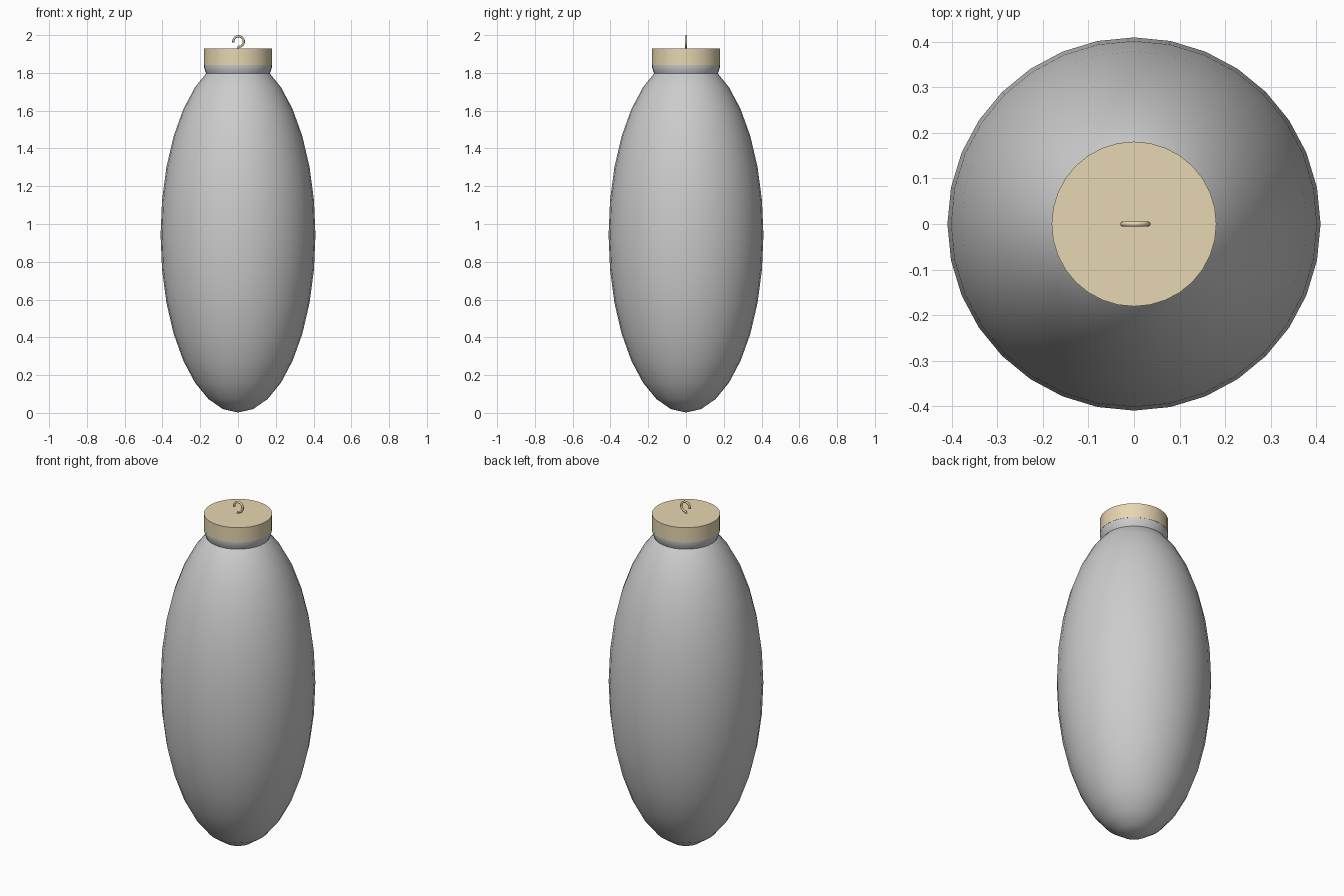
import bpy, math
from math import sin, cos, radians

if "Cube" in bpy.data.objects:
    bpy.data.objects.remove(bpy.data.objects["Cube"])


def paint(obj, name, rgb):
    mat = bpy.data.materials.new(name)
    mat.diffuse_color = (*rgb, 1)
    mat.use_nodes = True
    mat.node_tree.nodes["Principled BSDF"].inputs["Base Color"].default_value = mat.diffuse_color
    obj.data.materials.append(mat)


def smooth(obj, angle=40):
    bpy.ops.object.select_all(action='DESELECT')
    obj.select_set(True)
    bpy.context.view_layer.objects.active = obj
    bpy.ops.object.shade_smooth_by_angle(angle=radians(angle))


def lathe(name, profile, n=32):
    # closed profile of (radius, z); the end points are capped with n-gons
    verts = [(r * cos(2 * math.pi * i / n), r * sin(2 * math.pi * i / n), z)
             for r, z in profile for i in range(n)]
    faces = [(k * n + i, k * n + (i + 1) % n, (k + 1) * n + (i + 1) % n, (k + 1) * n + i)
             for k in range(len(profile) - 1) for i in range(n)]
    faces.append(tuple(reversed(range(n))))
    faces.append(tuple(range((len(profile) - 1) * n, len(profile) * n)))
    mesh = bpy.data.meshes.new(name)
    mesh.from_pydata(verts, [], faces)
    obj = bpy.data.objects.new(name, mesh)
    bpy.context.collection.objects.link(obj)
    return obj


# Elongated bulb body
bpy.ops.mesh.primitive_uv_sphere_add(segments=32, ring_count=16, radius=1, location=(0, 0, 0.942))
body = bpy.context.object
body.name = "bulb_body"
body.scale = (0.41, 0.41, 0.94)
bpy.ops.object.transform_apply(location=False, rotation=False, scale=True)
smooth(body, 60)

# Flared neck collar
neck = lathe("neck_collar", [(0.16, 1.78), (0.166, 1.79), (0.174, 1.81), (0.18, 1.83), (0.18, 1.845)])
smooth(neck)

# Gold cap
cap = lathe("cap", [(0.181, 1.842), (0.181, 1.928)])
paint(cap, "gold", (0.8, 0.67, 0.44))
smooth(cap)

# Blue band round the neck
bpy.ops.mesh.primitive_torus_add(major_segments=32, minor_segments=8, major_radius=0.161,
                                 minor_radius=0.008, location=(0, 0, 1.791))
band = bpy.context.object
band.name = "neck_band"
paint(band, "blue", (0.33, 0.36, 0.75))
smooth(band, 60)

# Wire hanging hook
cx, cz, r = 0.003, 1.966, 0.028
pts = [(cx + r * cos(radians(a)), cz + r * sin(radians(a))) for a in range(190, -71, -20)]
pts += [(0.003, 1.938), (0.0, 1.93), (0.0, 1.915)]
curve = bpy.data.curves.new("hook", 'CURVE')
curve.dimensions = '3D'
curve.bevel_depth = 0.006
curve.bevel_resolution = 2
curve.use_fill_caps = True
line = curve.splines.new('POLY')
line.points.add(len(pts) - 1)
for p, (x, z) in zip(line.points, pts):
    p.co = (x, 0, z, 1)
hook = bpy.data.objects.new("hook", curve)
bpy.context.collection.objects.link(hook)
bpy.ops.object.select_all(action='DESELECT')
hook.select_set(True)
bpy.context.view_layer.objects.active = hook
bpy.ops.object.convert(target='MESH')
hook = bpy.context.object
paint(hook, "hook_gold", (0.8, 0.67, 0.44))
smooth(hook, 60)
